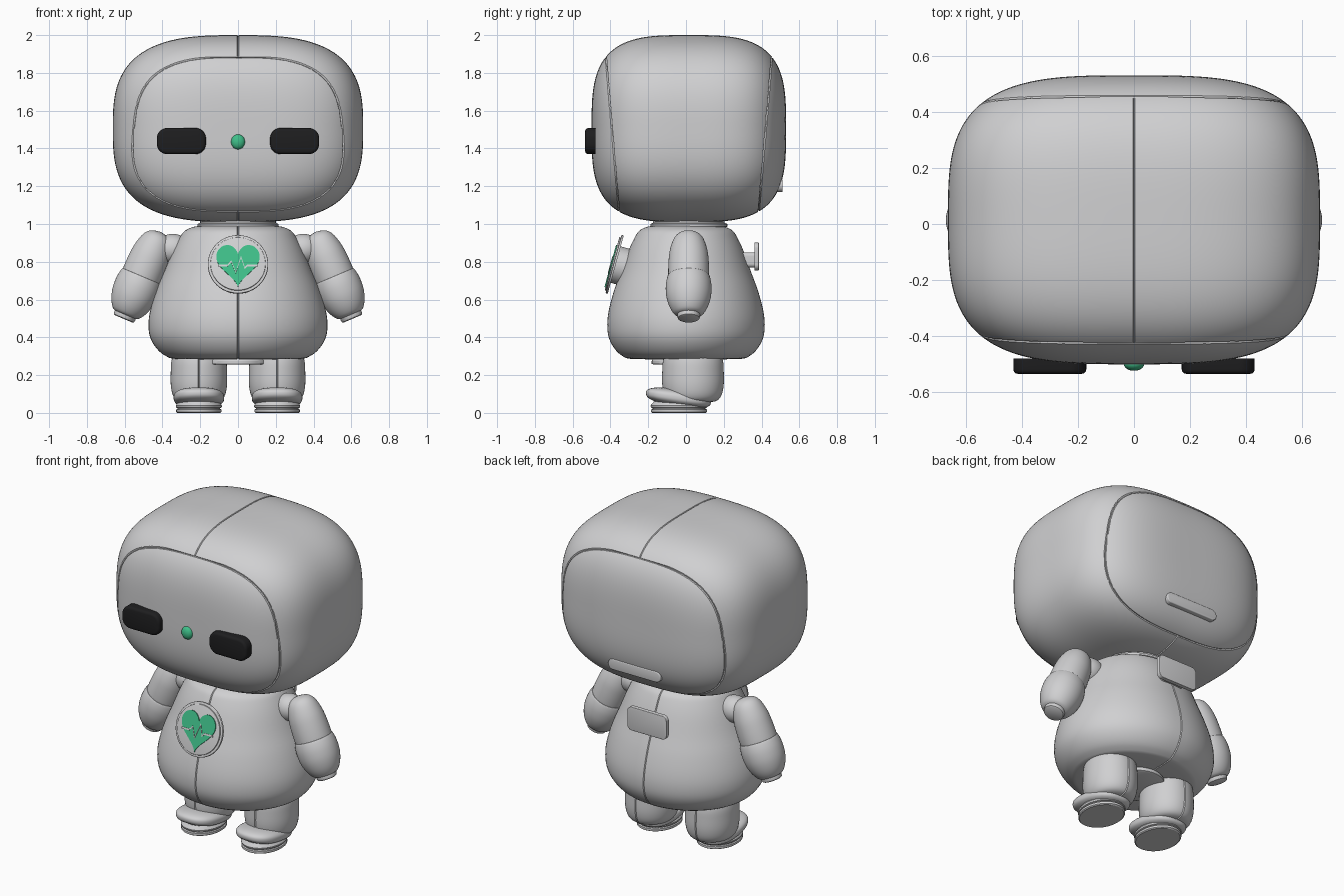
import bpy, bmesh
from math import sin, cos, pi, radians
from mathutils import Matrix, Vector

old = bpy.data.objects.get("Cube")
if old:
    bpy.data.objects.remove(old, do_unlink=True)


def material(name, rgb):
    m = bpy.data.materials.new(name)
    m.use_nodes = True
    m.diffuse_color = (*rgb, 1)
    m.node_tree.nodes["Principled BSDF"].inputs["Base Color"].default_value = (*rgb, 1)
    return m


GREY = material("light grey", (0.63, 0.63, 0.64))
BLACK = material("black", (0.013, 0.013, 0.014))
GREEN = material("green", (0.05, 0.52, 0.25))


def finish(name, bm, mat, matrix=Matrix()):
    bmesh.ops.transform(bm, matrix=matrix, verts=bm.verts)
    bmesh.ops.recalc_face_normals(bm, faces=bm.faces)
    mesh = bpy.data.meshes.new(name)
    bm.to_mesh(mesh)
    bm.free()
    mesh.materials.append(mat)
    ob = bpy.data.objects.new(name, mesh)
    bpy.context.collection.objects.link(ob)
    bpy.ops.object.select_all(action="DESELECT")
    ob.select_set(True)
    bpy.context.view_layer.objects.active = ob
    bpy.ops.object.shade_smooth_by_angle(angle=radians(32))
    return ob


def curve_through(points, steps=4):
    """Catmull-Rom curve through (radius, height) points."""
    pts = [Vector(p) for p in points]
    ext = [pts[0]] + pts + [pts[-1]]
    out = []
    for a, b, c, d in zip(ext, ext[1:], ext[2:], ext[3:]):
        for i in range(steps):
            t = i / steps
            out.append(0.5 * (2 * b + (c - a) * t + (2 * a - 5 * b + 4 * c - d) * t * t
                              + (3 * b - a - 3 * c + d) * t ** 3))
    return out + [pts[-1]]


def lathe(profile, sx=1.0, sy=1.0, segs=48):
    """Closed solid of revolution about z, with an oval section."""
    bm = bmesh.new()
    rings = [[bm.verts.new((r * sx * cos(2 * pi * i / segs), r * sy * sin(2 * pi * i / segs), z))
              for i in range(segs)] for r, z in profile]
    for a, b in zip(rings, rings[1:]):
        for i in range(segs):
            j = (i + 1) % segs
            bm.faces.new((a[i], a[j], b[j], b[i]))
    bm.faces.new(rings[0])
    bm.faces.new(rings[-1])
    bmesh.ops.recalc_face_normals(bm, faces=bm.faces)
    return bm


def soft_box(half, p, n, cuts):
    """Rounded box: cube grid projected onto a superellipsoid."""
    bm = bmesh.new()
    bmesh.ops.create_cube(bm, size=2)
    bmesh.ops.subdivide_edges(bm, edges=bm.edges[:], cuts=cuts, use_grid_fill=True)
    for v in bm.verts:
        x, y, z = (abs(c) for c in v.co)
        f = ((x ** p + z ** p) ** (n / p) + y ** n) ** (1 / n)
        v.co = Vector([c / f * h for c, h in zip(v.co, half)])
    return bm


def groove(bm, point, normal, keep=lambda co: True, width=0.004, depth=0.006):
    """Press a thin seam into the surface along a plane."""
    point, normal = Vector(point), Vector(normal).normalized()
    for offset in (-width, 0, width):
        faces = [f for f in bm.faces if keep(f.calc_center_median())]
        geom = faces + list({e for f in faces for e in f.edges}) + list({v for f in faces for v in f.verts})
        bmesh.ops.bisect_plane(bm, geom=geom, dist=1e-5,
                               plane_co=point + normal * offset, plane_no=normal)
    bm.normal_update()
    moves = [(v, v.normal * depth) for v in bm.verts
             if abs((v.co - point).dot(normal)) < 1e-4 and keep(v.co)]
    for v, move in moves:
        v.co -= move


def rounded(w, h, r, n=8):
    return [(sx * (w - r) + r * cos(a), sy * (h - r) + r * sin(a))
            for q, (sx, sy) in enumerate(((1, 1), (-1, 1), (-1, -1), (1, -1)))
            for a in [(q + i / n) * pi / 2 for i in range(n + 1)]]


def slab(name, outline, depth, mat, matrix, bevel=0.0):
    """Flat outline extruded outwards along local z, front rim bevelled."""
    bm = bmesh.new()
    base = bm.faces.new([bm.verts.new((u, v, 0)) for u, v in outline])
    ext = bmesh.ops.extrude_face_region(bm, geom=[base], use_keep_orig=True)["geom"]
    top = [g for g in ext if isinstance(g, bmesh.types.BMVert)]
    bmesh.ops.translate(bm, verts=top, vec=(0, 0, depth))
    if bevel:
        rim = [e for e in bm.edges if all(v.co.z > depth / 2 for v in e.verts)]
        bmesh.ops.bevel(bm, geom=rim, offset=bevel, segments=3, profile=0.5, affect="EDGES")
    return finish(name, bm, mat, matrix)


def place(x, y, z):
    return Matrix.Translation((x, y, z))


def facing_front(x, y, z, lean=0):
    return place(x, y, z) @ Matrix.Rotation(radians(90 - lean), 4, "X")


def facing_back(x, y, z):
    return place(x, y, z) @ Matrix.Rotation(pi, 4, "Z") @ Matrix.Rotation(pi / 2, 4, "X")


# Head shell with front and back panel seams and a centre seam between them
head = soft_box((0.663, 0.515, 0.495), 2.95, 3.35, 39)
groove(head, (0, -0.405, -0.03), (0, 1, 0.085))
groove(head, (0, 0.405, -0.03), (0, 1, -0.085))
groove(head, (0, 0, 0), (1, 0, 0),
       keep=lambda c: abs(c.y) < 0.405 + 0.085 * (c.z + 0.03) - 0.003)
finish("head", head, GREY, place(0, 0.015, 1.505))

# Face and the bar on the back of the head
for side, label in ((1, "left"), (-1, "right")):
    slab(label + "_eye", rounded(0.13, 0.069, 0.055), 0.054, BLACK,
         facing_front(side * 0.3, -0.48, 1.439), 0.016)
nose = soft_box((0.037, 0.026, 0.04), 2, 2, 9)
finish("nose", nose, GREEN, place(0, -0.497, 1.435))
slab("head_back_bar", rounded(0.18, 0.033, 0.032), 0.04, GREY, facing_back(0, 0.472, 1.203), 0.005)

# Neck ring and hip disc
finish("neck", lathe([(0.19, 0.96), (0.205, 0.98), (0.215, 0.988), (0.215, 1.0), (0.2, 1.006),
                      (0.2, 1.04)], 1, 0.95), GREY, place(0, 0.015, 0))
finish("hip_disc", lathe([(0.155, 0.255), (0.165, 0.26), (0.165, 0.275), (0.15, 0.3)], 1, 1.1), GREY)

# Pear-shaped body with a centre seam
body = lathe(curve_through([(0.02, 0.285), (0.31, 0.285), (0.38, 0.3), (0.43, 0.34), (0.465, 0.4),
                            (0.474, 0.47), (0.463, 0.55), (0.432, 0.65), (0.39, 0.75),
                            (0.345, 0.86), (0.308, 0.93), (0.28, 0.965), (0.235, 0.985),
                            (0.19, 0.99)]), 1, 0.88, 64)
groove(body, (0, 0, 0), (1, 0, 0))
finish("body", body, GREY)

# Chest badge, stacked outwards from a hidden mount
circle = [(cos(2 * pi * i / 48), sin(2 * pi * i / 48)) for i in range(48)]


def badge(name, outline, start, depth, mat, bevel=0.0):
    slab(name, outline, depth, mat, facing_front(0, -0.372, 0.785, 15.4) @ place(0, 0, start), bevel)


badge("badge_mount", [(0.1 * u, 0.1 * v) for u, v in circle], -0.08, 0.085, GREY)
badge("badge_rim", [(0.16 * u, 0.16 * v) for u, v in circle], 0, 0.012, GREY, 0.004)
badge("badge_face", [(0.146 * u, 0.146 * v) for u, v in circle], 0.01, 0.01, GREY, 0.003)
heart = []
for i in range(64):
    t = 2 * pi * (i + 0.5) / 64
    heart.append((0.0072 * 16 * sin(t) ** 3,
                  0.008 * (13 * cos(t) - 5 * cos(2 * t) - 2 * cos(3 * t) - cos(4 * t)) + 0.005))
badge("heart", heart, 0.018, 0.008, GREEN)
pulse = [(-0.107, -0.012), (-0.055, -0.012), (-0.035, 0.01), (-0.012, -0.05), (0.016, 0.035),
         (0.036, -0.027), (0.05, -0.012), (0.107, -0.012)]
badge("pulse_line", [(u, v + 0.005) for u, v in pulse] + [(u, v - 0.005) for u, v in pulse[::-1]],
      0.024, 0.005, GREY)

# Back plate and its hidden mount
slab("back_plate", rounded(0.135, 0.073, 0.03), 0.024, GREY, facing_back(0, 0.362, 0.828), 0.003)
slab("back_plate_mount", rounded(0.08, 0.04, 0.02), 0.1, GREY, facing_back(0, 0.27, 0.81))

# Limbs
upper = curve_through([(0.105, -0.02), (0.108, 0.0), (0.107, 0.07), (0.1, 0.14), (0.08, 0.205),
                       (0.05, 0.238), (0.004, 0.25)])
lower = curve_through([(0.055, -0.228), (0.078, -0.215), (0.102, -0.175), (0.118, -0.12),
                       (0.121, -0.06), (0.113, -0.012), (0.105, -0.004), (0.09, -0.003)])
cuff = [(0.05, -0.25), (0.057, -0.246), (0.06, -0.235), (0.06, -0.22)]
leg_shape = curve_through([(0.5, 0.055), (0.78, 0.065), (0.93, 0.095), (1, 0.15), (1, 0.22),
                           (0.97, 0.28), (0.85, 0.33), (0.6, 0.36)])
sole_shape = [(0.95, 0), (1, 0.005), (1, 0.018), (0.94, 0.021), (0.94, 0.025), (1.0, 0.028),
              (1.02, 0.038), (0.98, 0.046), (0.9, 0.06)]

for side, label in ((1, "left"), (-1, "right")):
    # Arm hangs outwards from the shoulder
    arm = place(side * 0.508, 0.014, 0.728) @ Matrix.Rotation(radians(-23 * side), 4, "Y") \
        @ Matrix.Scale(-1, 4, (0, 0, 1)) @ Matrix.Scale(-1, 4, (0, 0, 1))
    arm = place(side * 0.508, 0.014, 0.728) @ Matrix.Rotation(radians(-23 * side), 4, "Y")
    finish(label + "_upper_arm", lathe(upper), GREY, arm)
    finish(label + "_forearm", lathe(lower), GREY, arm)
    finish(label + "_hand_cap", lathe(cuff), GREY, arm)
    finish(label + "_shoulder", soft_box((0.09, 0.08, 0.08), 2, 2, 11), GREY,
           place(side * 0.345, 0.014, 0.868))

    # Leg with a centre seam, shoe and sole
    leg = lathe(leg_shape, 0.149, 0.163)
    groove(leg, (0, 0, 0), (1, 0, 0))
    finish(label + "_leg", leg, GREY, place(side * 0.207, 0.037, 0))
    shoe = soft_box((0.134, 0.172, 0.046), 2.6, 2.5, 15)
    for v in shoe.verts:
        v.co.z -= 0.14 * v.co.y
    finish(label + "_shoe", shoe, GREY, place(side * 0.207, -0.04, 0.08))
    finish(label + "_sole", lathe(sole_shape, 0.12, 0.148), GREY, place(side * 0.207, -0.037, 0))
